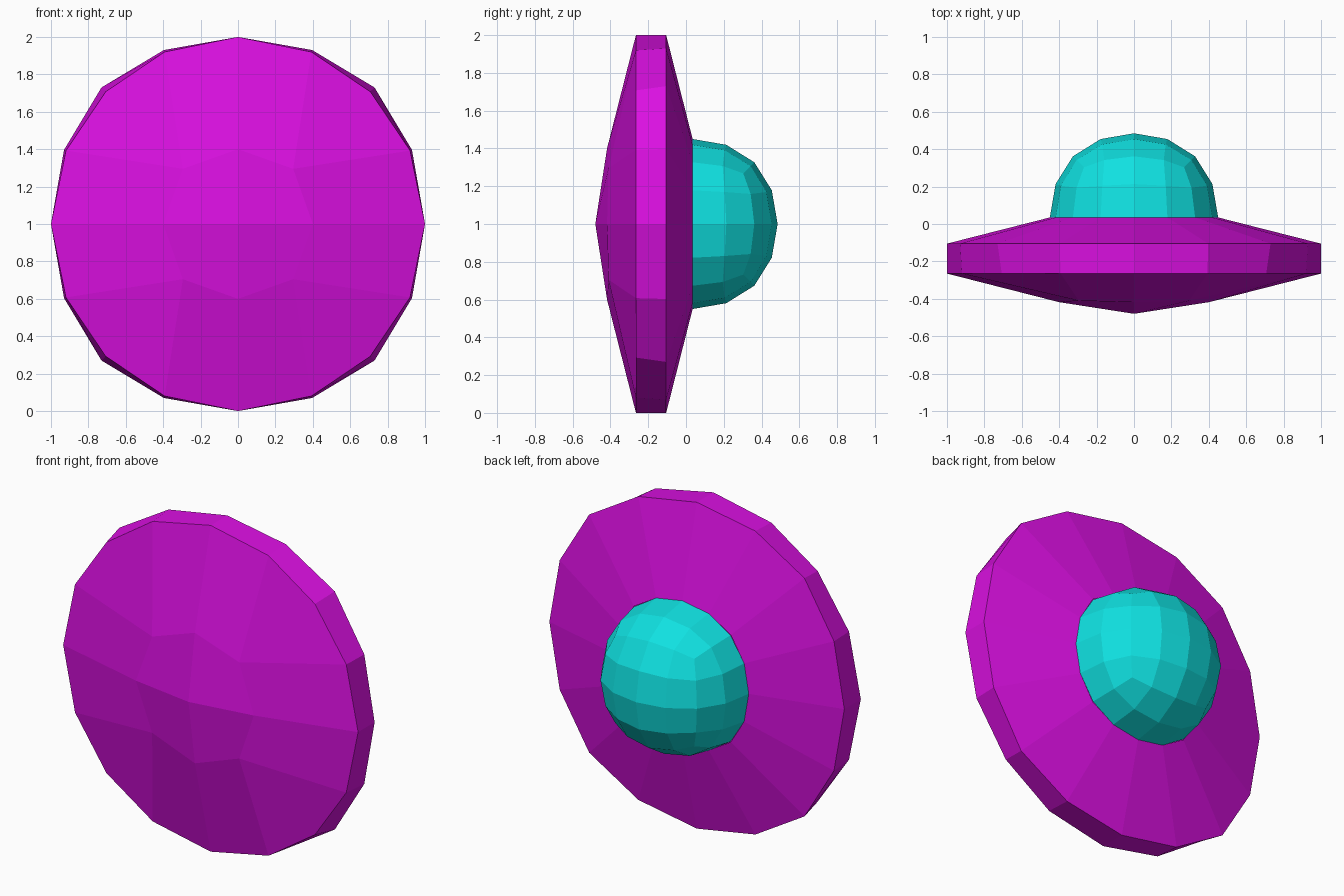
import bpy, bmesh
from mathutils import Vector

if "Cube" in bpy.data.objects:
    bpy.data.objects.remove(bpy.data.objects["Cube"])


def material(name, rgb):
    m = bpy.data.materials.new(name)
    m.diffuse_color = (*rgb, 1)
    m.use_nodes = True
    m.node_tree.nodes["Principled BSDF"].inputs["Base Color"].default_value = m.diffuse_color
    return m


magenta = material("magenta", (0.70, 0.005, 0.75))
cyan = material("cyan", (0.005, 0.75, 0.75))


def finish(bm, name, mat):
    bmesh.ops.recalc_face_normals(bm, faces=bm.faces)
    me = bpy.data.meshes.new(name)
    bm.to_mesh(me)
    bm.free()
    me.materials.append(mat)
    ob = bpy.data.objects.new(name, me)
    bpy.context.collection.objects.link(ob)
    ob.location.z = 1
    return ob


# Rounded cube gives the 16-sided quad dome; the front half is removed
R = 0.45
Y_DOME = 0.035
bpy.ops.mesh.primitive_cube_add(size=2 * R / 0.8395)
cube = bpy.context.object
cube.modifiers.new("round", "SUBSURF").levels = 2
bm = bmesh.new()
bm.from_object(cube, bpy.context.evaluated_depsgraph_get())
bpy.data.objects.remove(cube)
bmesh.ops.delete(bm, geom=[v for v in bm.verts if v.co.y < -0.01], context="VERTS")
for v in bm.verts:
    v.co.y += Y_DOME
finish(bm, "dome", cyan)

# Sixteen-sided outline, walked around the border of a 4x4 grid
border = ([(2, j) for j in range(-2, 2)] + [(i, 2) for i in range(2, -2, -1)]
          + [(-2, j) for j in range(2, -2, -1)] + [(i, -2) for i in range(-2, 2)])
shape = {0: (1, 0), 1: (0.93, 0.397), 2: (0.73, 0.73)}


def outline(i, j):
    a, b = shape[min(abs(i), abs(j))]
    x, z = (a, b) if abs(i) >= abs(j) else (b, a)
    sign = lambda n: (n > 0) - (n < 0)
    return Vector((x * sign(i), 0, z * sign(j)))


# Saucer: grid bowl at the front, straight rim, cone up to the dome
bm = bmesh.new()
grid = {}
for i in range(-2, 3):
    for j in range(-2, 3):
        if max(abs(i), abs(j)) == 2:
            p = outline(i, j).normalized()
            p.y = -0.265
        else:
            r = 0.4 if i * j == 0 else 0.295
            p = Vector((i * r, -0.48 if i == j == 0 else -0.418, j * r))
            if i * j:
                p.y = -0.41
        grid[i, j] = bm.verts.new(p)
for i in range(-2, 2):
    for j in range(-2, 2):
        bm.faces.new([grid[i, j], grid[i + 1, j], grid[i + 1, j + 1], grid[i, j + 1]])
rings = [[grid[k] for k in border]]
for radius, y in ((1, -0.105), (R, Y_DOME)):
    rings.append([bm.verts.new(outline(*k) * radius + Vector((0, y, 0))) for k in border])
for a, b in zip(rings, rings[1:]):
    for k in range(16):
        n = (k + 1) % 16
        bm.faces.new([a[k], a[n], b[n], b[k]])
finish(bm, "saucer_body", magenta)
